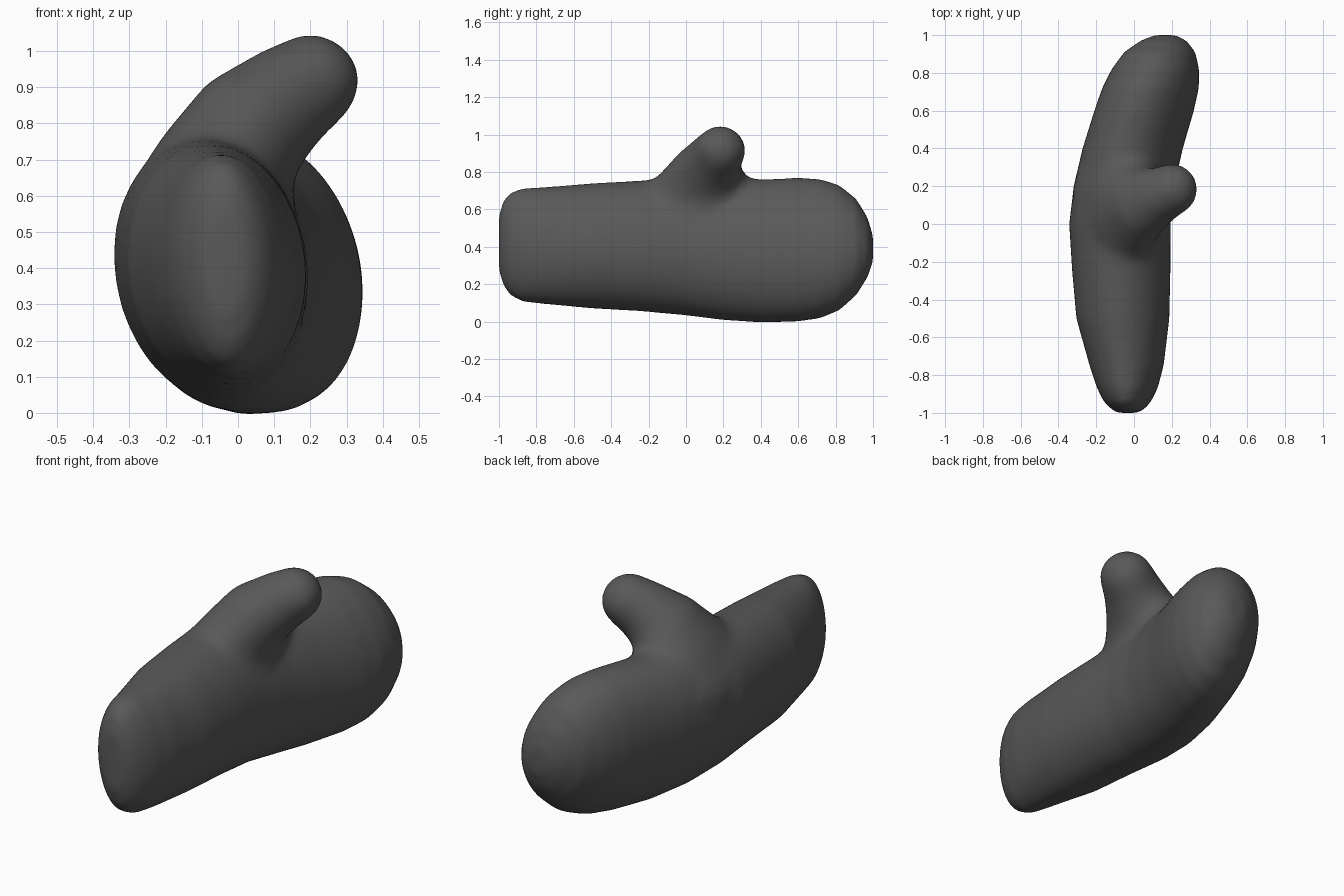
import bpy, bmesh, math
from mathutils import Vector, Matrix

cube = bpy.data.objects.get("Cube")
if cube:
    bpy.data.objects.remove(cube, do_unlink=True)

wool = bpy.data.materials.new("dark_grey_wool")
wool.use_nodes = True
grey = (0.1, 0.1, 0.1, 1)
wool.diffuse_color = grey
wool.node_tree.nodes["Principled BSDF"].inputs["Base Color"].default_value = grey
wool.node_tree.nodes["Principled BSDF"].inputs["Roughness"].default_value = 0.8

SIDES = 40
bm = bmesh.new()


def hand_ring(y, x0, x1, z0, z1):
    """Oval cross-section that leans further towards the fingertips."""
    lean = 0.08 + 0.05 * y
    ring = []
    for i in range(SIDES):
        a = 2 * math.pi * i / SIDES
        z = math.sin(a) * (z1 - z0) / 2
        x = math.cos(a) * (x1 - x0) / 2 - lean * z
        ring.append(bm.verts.new(((x0 + x1) / 2 + x, y, (z0 + z1) / 2 + z)))
    return ring


# Hand and cuff: y, then left/right and bottom/top limits of each section
sections = [
    (-1.0, -.09, .02, .27, .57), (-.975, -.125, .06, .19, .65),
    (-.94, -.16, .09, .14, .69), (-.87, -.195, .125, .105, .714),
    (-.75, -.235, .157, .093, .72), (-.5, -.305, .187, .07, .74),
    (-.25, -.327, .192, .056, .756), (0, -.342, .192, .033, .764),
    (.2, -.318, .212, .008, .764), (.4, -.27, .256, -.005, .764),
    (.6, -.207, .314, .0, .77), (.72, -.165, .34, .018, .762),
    (.82, -.115, .342, .06, .73), (.91, -.05, .322, .14, .657),
    (.97, .035, .278, .235, .56), (1.0, .11, .22, .32, .46),
]
rings = [hand_ring(*s) for s in sections]
for a, b in zip(rings, rings[1:]):
    for i in range(SIDES):
        j = (i + 1) % SIDES
        bm.faces.new((a[i], a[j], b[j], b[i]))
bm.faces.new(rings[0])
bm.faces.new(rings[-1])
bmesh.ops.recalc_face_normals(bm, faces=bm.faces)

# Thumb: overlapping balls (centre, radius) along a bent line,
# each stretched lengthwise to spread the root over the hand
thumb = [((-.08, .08, .5), .25, 1.7), ((-.055, .08, .65), .195, 1.6),
         ((.025, .1, .775), .176, 1.15), ((.13, .15, .865), .15, 1),
         ((.2, .183, .91), .136, 1)]
STEPS = 6
for (c0, r0, s0), (c1, r1, s1) in zip(thumb, thumb[1:]):
    for k in range(STEPS + 1):
        t = k / STEPS
        r = r0 + (r1 - r0) * t
        stretch = s0 + (s1 - s0) * t
        place = Matrix.Translation(Vector(c0).lerp(Vector(c1), t))
        bmesh.ops.create_icosphere(bm, subdivisions=3, radius=1,
                                   matrix=place @ Matrix.Diagonal((r, r * stretch, r, 1)))

mesh = bpy.data.meshes.new("mitten")
bm.to_mesh(mesh)
bm.free()
mesh.materials.append(wool)
mitten = bpy.data.objects.new("mitten", mesh)
bpy.context.collection.objects.link(mitten)
bpy.context.view_layer.objects.active = mitten
mitten.select_set(True)

# Fuse hand and thumb into one skin
fuse = mitten.modifiers.new("fuse", 'REMESH')
fuse.mode = 'VOXEL'
fuse.voxel_size = 0.016
bpy.ops.object.modifier_apply(modifier="fuse")

# Blend the root of the thumb broadly, then soften everything a little
root = mitten.vertex_groups.new(name="thumb_root")
for v in mitten.data.vertices:
    d = Vector(((v.co.y - .1) / .55, (v.co.z - .74) / .18)).length
    if d < 1:
        root.add([v.index], 1 - d * d, 'REPLACE')
blend = mitten.modifiers.new("blend", 'SMOOTH')
blend.vertex_group = root.name
blend.iterations = 60
soften = mitten.modifiers.new("soften", 'SMOOTH')
soften.iterations = 10
for name in ("blend", "soften"):
    bpy.ops.object.modifier_apply(modifier=name)
bpy.ops.object.shade_smooth()
